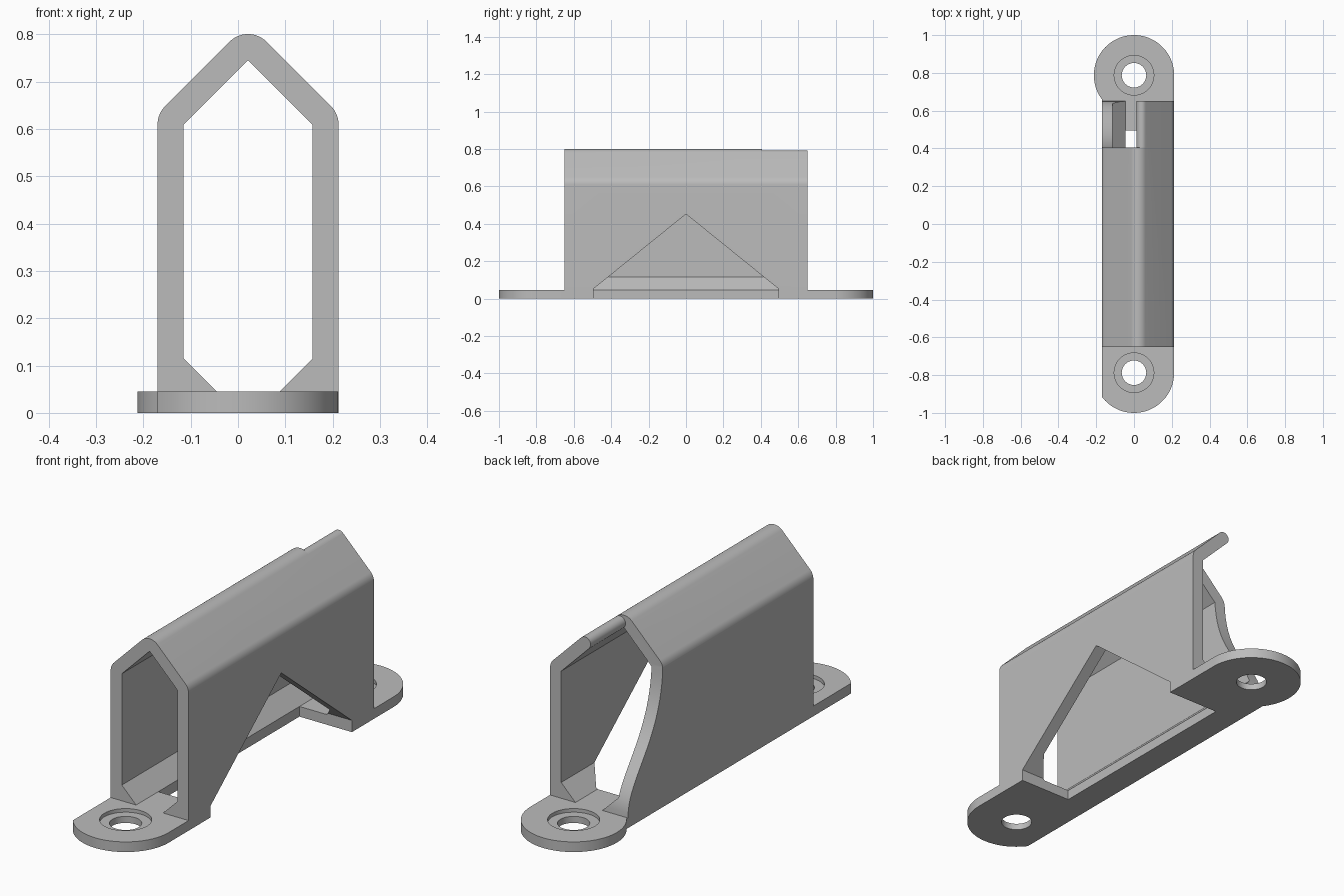
import bpy, bmesh, math
from mathutils import Vector

if "Cube" in bpy.data.objects:
    bpy.data.objects.remove(bpy.data.objects["Cube"], do_unlink=True)

LEFT, RIGHT = -0.17, 0.2125      # outer wall faces
WALL, PLATE = 0.055, 0.045       # wall and base thickness
SPRING = 0.609                   # height where the roof starts
IN_L, IN_R = LEFT + WALL, RIGHT - WALL
MID = (LEFT + RIGHT) / 2
APEX = SPRING + (IN_R - IN_L) / 2
CHAMFER = 0.07
END_Y, TAB_Y, TAB_R = 0.65, 0.7875, 0.2125

grey = bpy.data.materials.new("plain grey")
grey.use_nodes = True
grey.diffuse_color = (0.5, 0.5, 0.5, 1)
grey.node_tree.nodes["Principled BSDF"].inputs["Base Color"].default_value = (0.5, 0.5, 0.5, 1)


def arc(cx, cy, r, start, end, steps):
    angles = [math.radians(start + (end - start) * i / steps) for i in range(steps + 1)]
    return [(cx + r * math.cos(a), cy + r * math.sin(a)) for a in angles]


def prism(name, profile, axis, low, high):
    """Extrude a closed 2D profile along an axis (0 = x, 1 = y, 2 = z)."""
    bm = bmesh.new()
    verts = []
    for p in profile:
        co = list(p)
        co.insert(axis, low)
        verts.append(bm.verts.new(co))
    face = bm.faces.new(verts)
    grown = bmesh.ops.extrude_face_region(bm, geom=[face])["geom"]
    shift = Vector((0, 0, 0))
    shift[axis] = high - low
    bmesh.ops.translate(bm, vec=shift, verts=[v for v in grown if isinstance(v, bmesh.types.BMVert)])
    bmesh.ops.recalc_face_normals(bm, faces=bm.faces)
    mesh = bpy.data.meshes.new(name)
    bm.to_mesh(mesh)
    bm.free()
    mesh.materials.append(grey)
    obj = bpy.data.objects.new(name, mesh)
    bpy.context.collection.objects.link(obj)
    return obj


def combine(target, tool, operation):
    mod = target.modifiers.new(tool.name, "BOOLEAN")
    mod.object, mod.operation, mod.solver = tool, operation, "EXACT"
    bpy.context.view_layer.objects.active = target
    bpy.ops.object.modifier_apply(modifier=mod.name)
    bpy.data.objects.remove(tool, do_unlink=True)


# Tunnel housing with rounded outer corners
shell = ([(RIGHT, 0)] + arc(IN_R, SPRING, WALL, 0, 45, 8)
         + arc(MID, APEX, WALL, 45, 135, 16)
         + arc(IN_L, SPRING, WALL, 135, 180, 8) + [(LEFT, 0)])
housing = prism("housing", shell, 1, -END_Y, END_Y)

# Base plate: full round tab at the back, trimmed round tab at the front
trim = math.degrees(math.acos(LEFT / TAB_R))
outline = (arc(0, TAB_Y, TAB_R, 0, 360 - trim, 56)
           + arc(0, -TAB_Y, TAB_R, 360 - trim, 360, 40))
base = prism("base_plate", outline, 2, 0, PLATE)
combine(housing, base, "UNION")

# Tunnel opening with chamfered floor corners
opening = [(IN_L + CHAMFER, PLATE), (IN_R - CHAMFER, PLATE), (IN_R, PLATE + CHAMFER),
           (IN_R, SPRING), (MID, APEX), (IN_L, SPRING), (IN_L, PLATE + CHAMFER)]
combine(housing, prism("opening", opening, 1, -0.75, 0.75), "DIFFERENCE")

# Gable-shaped cut through one wall and the floor
gable = [(-0.495, -0.1), (0.495, -0.1), (0.495, 0.052), (0, 0.452), (-0.495, 0.052)]
combine(housing, prism("gable_cut", gable, 0, IN_L + CHAMFER, 0.4), "DIFFERENCE")

# Swept cut in the opposite wall and roof at the back
CUT_Y = 0.405
p0, p1, p2, p3 = (CUT_Y, 0.62), (0.42, 0.3), (END_Y, 0.22), (END_Y, PLATE)
sweep = [(CUT_Y, 0.95)]
for i in range(25):
    t = i / 24
    sweep.append(tuple((1 - t) ** 3 * a + 3 * t * (1 - t) ** 2 * b + 3 * t * t * (1 - t) * c + t ** 3 * d
                       for a, b, c, d in zip(p0, p1, p2, p3)))
sweep += [(0.75, PLATE), (0.75, 0.95)]
combine(housing, prism("sweep_cut", sweep, 0, -0.4, MID), "DIFFERENCE")
wedge = [(MID, APEX), (MID + 0.2, APEX + 0.2), (MID - 0.1, APEX + 0.2), (MID - 0.1, APEX)]
combine(housing, prism("ridge_cut", wedge, 1, CUT_Y, 0.75), "DIFFERENCE")

# Rounded bead along the cut roof edge
half = WALL / 2
offset = half * math.sqrt(0.5)
bead = arc(MID + offset, APEX + offset, half, 45, 225, 16)
combine(housing, prism("edge_bead", bead, 1, CUT_Y, END_Y), "UNION")

# Screw holes with shallow counterbores
for side in (-1, 1):
    for radius, bottom in ((0.065, -0.1), (0.105, PLATE - 0.016)):
        circle = arc(0, side * TAB_Y, radius, 0, 360, 40)[:-1]
        combine(housing, prism("screw_hole", circle, 2, bottom, 0.1), "DIFFERENCE")

# Smooth the curves and keep edges sharp
bpy.ops.object.select_all(action="DESELECT")
housing.select_set(True)
bpy.context.view_layer.objects.active = housing
bpy.ops.object.shade_smooth_by_angle(angle=math.radians(25))
